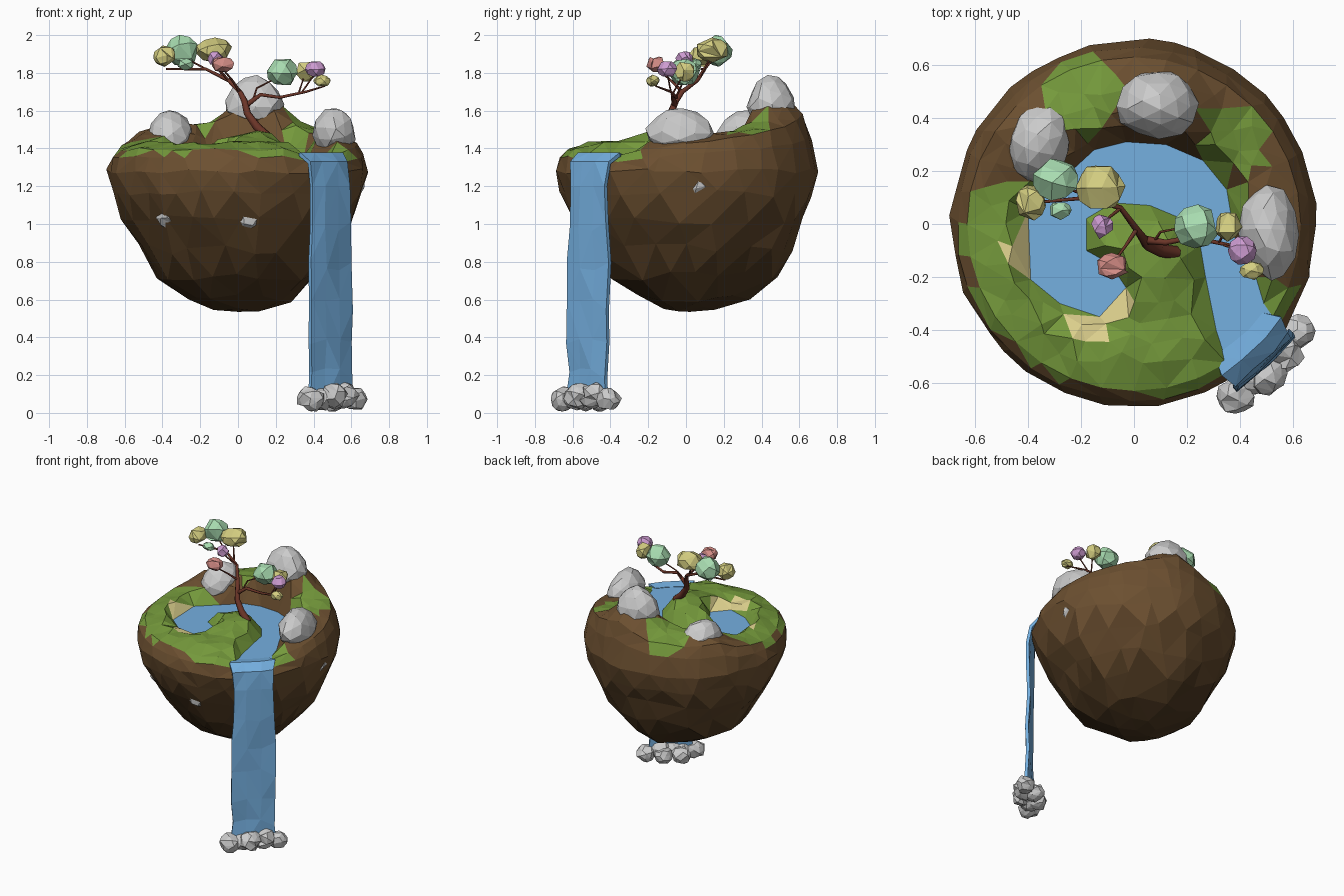
import bpy, bmesh, math, random
from mathutils import Vector, Euler
from mathutils.geometry import delaunay_2d_cdt, intersect_point_line

if "Cube" in bpy.data.objects:
    bpy.data.objects.remove(bpy.data.objects["Cube"])

random.seed(4)
R, SEGS, WATER_Z = 0.63, 32, 1.365


def jit(a):
    return random.uniform(-a, a)


def mat(name, code):
    m = bpy.data.materials.new(name)
    rgb = [(int(code[i:i + 2], 16) / 255) ** 2.2 for i in (0, 2, 4)]
    m.diffuse_color = (*rgb, 1)
    m.use_nodes = True
    m.node_tree.nodes["Principled BSDF"].inputs["Base Color"].default_value = m.diffuse_color
    return m


SOIL = [mat("soil_top", "6c5134"), mat("soil_mid", "5c452c"), mat("soil_low", "4c3924")]
GRASS, SAND, POND = mat("grass", "74983e"), mat("sand", "dccf8c"), mat("water", "74aedf")
BARK = mat("bark", "6b382c")
LEAF = {"g": mat("leaf_green", "a6daae"), "y": mat("leaf_yellow", "d3cd80"),
        "p": mat("leaf_purple", "cc9ad0"), "r": mat("leaf_red", "d48c86")}


def add(name, bm, mats=()):
    me = bpy.data.meshes.new(name)
    bm.to_mesh(me)
    bm.free()
    for m in mats:
        me.materials.append(m)
    ob = bpy.data.objects.new(name, me)
    bpy.context.collection.objects.link(ob)
    return ob


def blob(name, loc, size, rough, mats=(), turn=0.0, taper=0.0, merge=0.62):
    """Chunky faceted lump, optionally narrower towards the top."""
    bm = bmesh.new()
    bmesh.ops.create_icosphere(bm, subdivisions=2, radius=1.03)
    rot = Euler((jit(3), jit(3), jit(3))).to_matrix()
    for v in bm.verts:
        v.co = rot @ v.co * (1 + jit(rough))
    bmesh.ops.remove_doubles(bm, verts=bm.verts, dist=merge)
    for v in bm.verts:
        k = 1 - taper * v.co.z
        p = Vector((v.co.x * size[0] * k, v.co.y * size[1] * k, v.co.z * size[2]))
        v.co = Euler((0, 0, turn)).to_matrix() @ p + Vector(loc)
        v.co.z = max(v.co.z, 0)
    return add(name, bm, mats)


# --- Island top: triangulated around the curling stream outline
rim = [Vector((R * math.cos(i * math.tau / SEGS), R * math.sin(i * math.tau / SEGS))) for i in range(SEGS)]
stream = [rim[27]] + [Vector(p) for p in (
    (.31, -.4), (.27, -.2), (.25, -.08), (.18, .02), (.06, .07), (-.08, .08), (-.18, .02),
    (-.18, -.1), (-.09, -.15), (-.03, -.24), (-.13, -.35), (-.28, -.3), (-.39, -.21),
    (-.4, .05), (-.27, .17), (-.15, .28), (-.03, .31), (.12, .3), (.26, .24), (.35, .13),
    (.38, -.05), (.46, -.2), (.49, -.3))] + [rim[29], rim[28]]


def inside(p):
    hit = False
    for a, b in zip(stream, stream[1:] + stream[:1]):
        if (a.y > p.y) != (b.y > p.y) and p.x < a.x + (b.x - a.x) * (p.y - a.y) / (b.y - a.y):
            hit = not hit
    return hit


def bank(p):
    best = 9
    for a, b in zip(stream, stream[1:] + stream[:1]):
        t = intersect_point_line(p, a, b)[1]
        best = min(best, (p - a.lerp(b, min(1, max(0, t)))).length)
    return best


def smooth(t):
    t = min(1, max(0, t))
    return t * t * (3 - 2 * t)


def ground(p):
    if inside(p):
        return WATER_Z
    h = 1.43 + .09 * smooth(p.y / .45) - .035 * smooth((p.length - .5) / .13)
    for x, y, up, w in ((.1, -.12, .06, .2), (.1, .47, .18, .18), (.53, .02, .05, .18), (-.38, .33, .02, .15)):
        h += up * math.exp(-((p.x - x) ** 2 + (p.y - y) ** 2) / w ** 2)
    return WATER_Z + (h - WATER_Z) * smooth(bank(p) / .065)


pts = rim + stream
for j in range(-9, 10):
    for i in range(-9, 10):
        p = Vector(((i + j % 2 / 2) * .082 + jit(.022), j * .072 + jit(.022)))
        if p.length < .585 and bank(p) > .032:
            pts.append(p)
edges = [(i, (i + 1) % SEGS) for i in range(SEGS)]
n = len(stream)
edges += [(SEGS + i, SEGS + (i + 1) % n) for i in range(n)]
flat, _, tris = delaunay_2d_cdt(pts, edges, [], 0, 1e-4)[:3]

bm = bmesh.new()
vs = []
for p in flat:
    z = ground(p)
    vs.append(bm.verts.new((p.x, p.y, z + (jit(.01) if z > WATER_Z + .02 else 0))))
for t in tris:
    bm.faces.new([vs[i] for i in t])

# --- Island underside: rings extruded down from the rim
loop = [e for e in bm.edges if e.is_boundary]
for k, (r, z, shift) in enumerate(((.668, 0, 0), (.692, 1.28, .003), (.665, 1.16, .005), (.605, 1.02, .015),
                                   (.525, .87, .03), (.43, .73, .04), (.29, .61, .035),
                                   (.13, .55, .02), (0, .535, .02))):
    geom = bmesh.ops.extrude_edge_only(bm, edges=loop)["geom"]
    loop = [g for g in geom if isinstance(g, bmesh.types.BMEdge)]
    for v in (g for g in geom if isinstance(g, bmesh.types.BMVert)):
        a = math.atan2(v.co.y - (shift if k > 1 else 0), v.co.x) + (math.pi / SEGS if k > 1 else 0)
        nz = 1.28 + .62 * (v.co.z - 1.28) if k == 0 else z
        rough = (.006, .008, .014, .016, .018, .018, .015, .008, 0)[k]
        rr = r + jit(rough) if r else 0
        a += jit(.05)
        v.co = (rr * math.cos(a), rr * math.sin(a) + shift, nz + jit(rough * (1.8 if k else 1)))
        if r == 0:
            v.co = (0, shift, z)
bmesh.ops.remove_doubles(bm, verts=bm.verts, dist=.0005)
# bigger, less regular facets below the rim
for top, gap in ((1.24, .085), (.9, .1)):
    bmesh.ops.remove_doubles(bm, verts=[v for v in bm.verts if v.co.z < top], dist=gap)
bmesh.ops.triangulate(bm, faces=[f for f in bm.faces if len(f.verts) > 3])
bmesh.ops.recalc_face_normals(bm, faces=bm.faces)


def near(c, x, y, d):
    return math.hypot(c.x - x, c.y - y) < d


wet = []
for f in bm.faces:
    c = f.calc_center_median()
    r = c.xy.length
    f.material_index = 0 if c.z > 1.1 else (1 if c.z > .8 else 2)
    if f.normal.z > .2 and c.z > 1.3:
        front = c.y < .16 and r < .65 + jit(.015) and (c.x < .42 or c.y < -.2)
        if front or near(c, -.2, .48, .15) or near(c, .38, .32, .14):
            f.material_index = 3
        if near(c, -.43, -.12, .07) or near(c, -.17, -.385, .07) or near(c, -.06, -.32, .06):
            f.material_index = 4
        if r < R and inside(c.xy):
            wet.append(f)

# --- Stream surface split off as its own part
water = bmesh.new()
for f in wet:
    water.faces.new([water.verts.new(v.co) for v in f.verts])
bmesh.ops.remove_doubles(water, verts=water.verts, dist=1e-5)
bmesh.ops.delete(bm, geom=wet, context="FACES")
add("island", bm, SOIL + [GRASS, SAND])
add("stream", water, [POND])

# --- Waterfall sheet
az = math.radians(-46.5)
out, side = Vector((math.cos(az), math.sin(az), 0)), Vector((-math.sin(az), math.cos(az), 0))
bm = bmesh.new()
rows = []
for r, z, w in ((.59, 1.368, .125), (.655, 1.378, .16), (.715, 1.33, .145), (.73, 1.2, .135), (.73, 1.0, .14),
                (.73, .78, .15), (.735, .58, .145), (.735, .38, .15), (.735, .2, .14), (.74, .06, .155)):
    rows.append([bm.verts.new(out * (r + jit(.008) - .012 * abs(s)) + side * (s * w + jit(.008))
                              + Vector((0, 0, z + (jit(.04) if .1 < z < 1.15 else 0)))) for s in (-1, -.35, .35, 1)])
for a, b in zip(rows, rows[1:]):
    for i in range(3):
        bm.faces.new((a[i], b[i], b[i + 1], a[i + 1]))
bmesh.ops.triangulate(bm, faces=bm.faces)
fall = add("waterfall", bm, [POND])
thick = fall.modifiers.new("thickness", "SOLIDIFY")
thick.thickness = .022

# --- Boulders on the island, stones set in the soil, stones under the fall
blob("back_boulder", (.09, .45, 1.645), (.15, .125, .135), .06, taper=.2, merge=.4)
blob("left_boulder", (-.355, .31, 1.485), (.115, .155, .12), .07, turn=-.3, taper=.25, merge=.4)
blob("right_boulder", (.51, -.03, 1.495), (.11, .175, .12), .07, turn=.1, taper=.2, merge=.4)
for i, p in enumerate(((-.36, -.40, 1.05), (.05, -.53, 1.03), (.595, .07, 1.21))):
    blob(f"set_stone_{i}", p, (.075, .075, .075), .06)
for i, (x, y, s) in enumerate(((.385, -.65, .065), (.44, -.58, .06), (.50, -.57, .07), (.56, -.49, .07),
                               (.62, -.41, .06), (.50, -.45, .06), (.41, -.53, .06))):
    blob(f"foot_stone_{i}", (x, y, s + .01 + (.01 if i in (2, 3) else 0)),
         (s * 1.1, s * 1.05, s), .1, turn=i, merge=.55)

# --- Tree trunk and branches
cu = bpy.data.curves.new("tree_trunk", "CURVE")
cu.dimensions, cu.bevel_depth, cu.bevel_resolution, cu.use_fill_caps = "3D", 1, 1, True
cu.materials.append(BARK)
for path in (
    ((.16, -.11, 1.46, .026), (.10, -.10, 1.515, .024), (.05, -.08, 1.585, .02), (.035, -.055, 1.65, .018),
     (.01, -.02, 1.70, .014), (-.05, .06, 1.76, .011), (-.17, .10, 1.82, .008), (-.38, .08, 1.82, .005)),
    ((.045, -.06, 1.63, .016), (.12, -.07, 1.685, .011), (.22, -.05, 1.67, .009), (.36, -.08, 1.70, .007),
     (.46, -.16, 1.73, .004)),
    ((.01, -.02, 1.70, .009), (-.03, -.08, 1.76, .006), (-.08, -.15, 1.82, .004)),
    ((-.05, .06, 1.76, .007), (-.10, .02, 1.82, .005), (-.12, -.01, 1.86, .003)),
    ((-.08, .07, 1.78, .007), (-.13, .13, 1.88, .004)),
    ((-.17, .10, 1.82, .006), (-.28, .15, 1.88, .004)),
    ((.08, -.06, 1.66, .006), (.10, -.03, 1.72, .005), (.20, -.01, 1.77, .004)),
    ((.32, -.07, 1.69, .005), (.35, -.02, 1.78, .004)),
    ((.34, -.08, 1.70, .005), (.41, -.1, 1.80, .004)),
):
    sp = cu.splines.new("POLY")
    sp.points.add(len(path) - 1)
    for q, (x, y, z, r) in zip(sp.points, path):
        q.co, q.radius = (x, y, z, 1), r
trunk = bpy.data.objects.new("tree_trunk", cu)
bpy.context.collection.objects.link(trunk)
bpy.context.view_layer.objects.active = trunk
trunk.select_set(True)
bpy.ops.object.convert(target="MESH")

# --- Leaf clumps: colour, centre, half sizes
for i, (c, x, y, z, a, b, h) in enumerate((
    ("y", -.125, .14, 1.92, .095, .09, .065), ("g", -.295, .165, 1.917, .088, .08, .083),
    ("y", -.39, .08, 1.89, .06, .065, .058), ("g", -.28, .05, 1.845, .045, .035, .03),
    ("p", -.12, -.01, 1.875, .043, .047, .04), ("r", -.08, -.16, 1.845, .062, .052, .045),
    ("g", .235, -.01, 1.805, .085, .08, .075), ("y", .355, -.01, 1.81, .055, .058, .057),
    ("p", .41, -.1, 1.82, .053, .053, .045), ("y", .445, -.175, 1.757, .045, .035, .032))):
    blob(f"leaf_clump_{i}", (x, y, z), (a, b, h), .04, [LEAF[c]])
